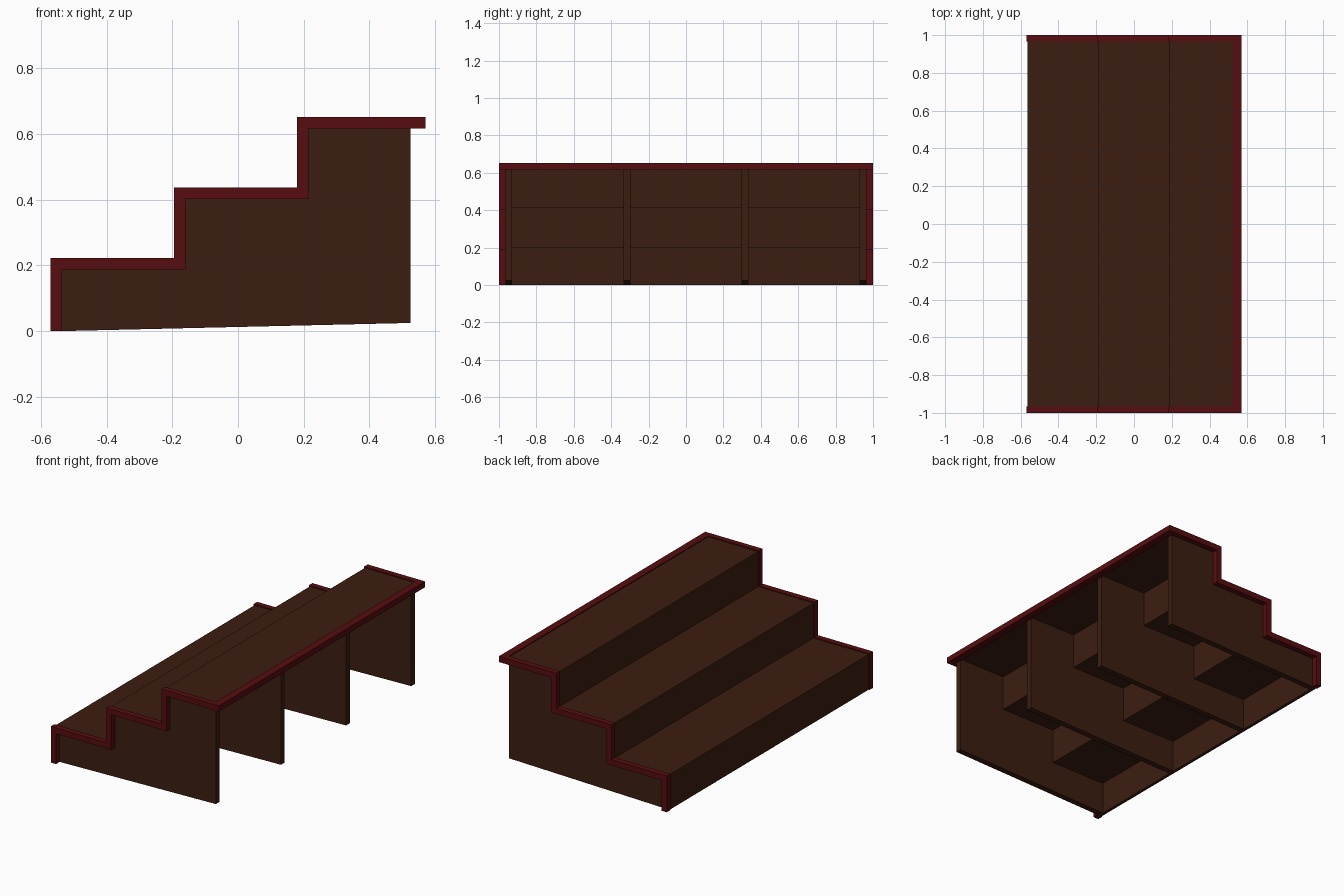
import bpy, bmesh

if "Cube" in bpy.data.objects:
    bpy.data.objects.remove(bpy.data.objects["Cube"])


def material(name, color):
    m = bpy.data.materials.new(name)
    m.diffuse_color = (*color, 1)
    m.use_nodes = True
    m.node_tree.nodes["Principled BSDF"].inputs["Base Color"].default_value = m.diffuse_color
    return m


WOOD = material("dark_wood", (0.045, 0.0125, 0.0055))
TRIM = material("red_trim", (0.095, 0.004, 0.005))


def stair_line(d, x_end):
    """Stepped side outline, moved inward by d."""
    pts = [(-0.57 + d, 0)]
    for i, x in enumerate((-0.57, -0.195, 0.18)):
        z = 0.222 + 0.215 * i - d
        if i:
            pts.append((x + d, z - 0.215))
        pts.append((x + d, z))
    return pts + [(x_end, z)]


def extrude_y(name, profile, y0, y1, mat):
    """Solid from an x-z profile between two y positions."""
    bm = bmesh.new()
    face = bm.faces.new([bm.verts.new((x, y0, z)) for x, z in profile])
    res = bmesh.ops.extrude_face_region(bm, geom=[face])
    verts = [v for v in res["geom"] if isinstance(v, bmesh.types.BMVert)]
    bmesh.ops.translate(bm, verts=verts, vec=(0, y1 - y0, 0))
    bmesh.ops.recalc_face_normals(bm, faces=bm.faces)
    me = bpy.data.meshes.new(name)
    bm.to_mesh(me)
    bm.free()
    me.materials.append(mat)
    ob = bpy.data.objects.new(name, me)
    bpy.context.collection.objects.link(ob)
    return ob


# Treads and risers, slightly recessed between the trims
outer, inner = stair_line(0.006, 0.53), stair_line(0.025, 0.53)
extrude_y("treads_and_risers", outer + inner[::-1], -0.966, 0.966, WOOD)

# Stepped trim on both ends
band = stair_line(0, 0.57) + stair_line(0.035, 0.57)[::-1]
for name, y in (("front_trim", -1.0), ("back_trim", 0.965)):
    extrude_y(name, band, y, y + 0.035, TRIM)

# Trim along the upper rear edge
extrude_y("rear_edge_trim",
          [(0.525, 0.617), (0.57, 0.617), (0.57, 0.652), (0.525, 0.652)],
          -0.966, 0.966, TRIM)

# Four supporting stringers with a sloped underside
support = stair_line(0.024, 0.525) + [(0.525, 0.025)]
for i in range(4):
    y = -0.947 + i * 0.6313
    extrude_y(f"stringer_{i + 1}", support, y - 0.018, y + 0.018, WOOD)
